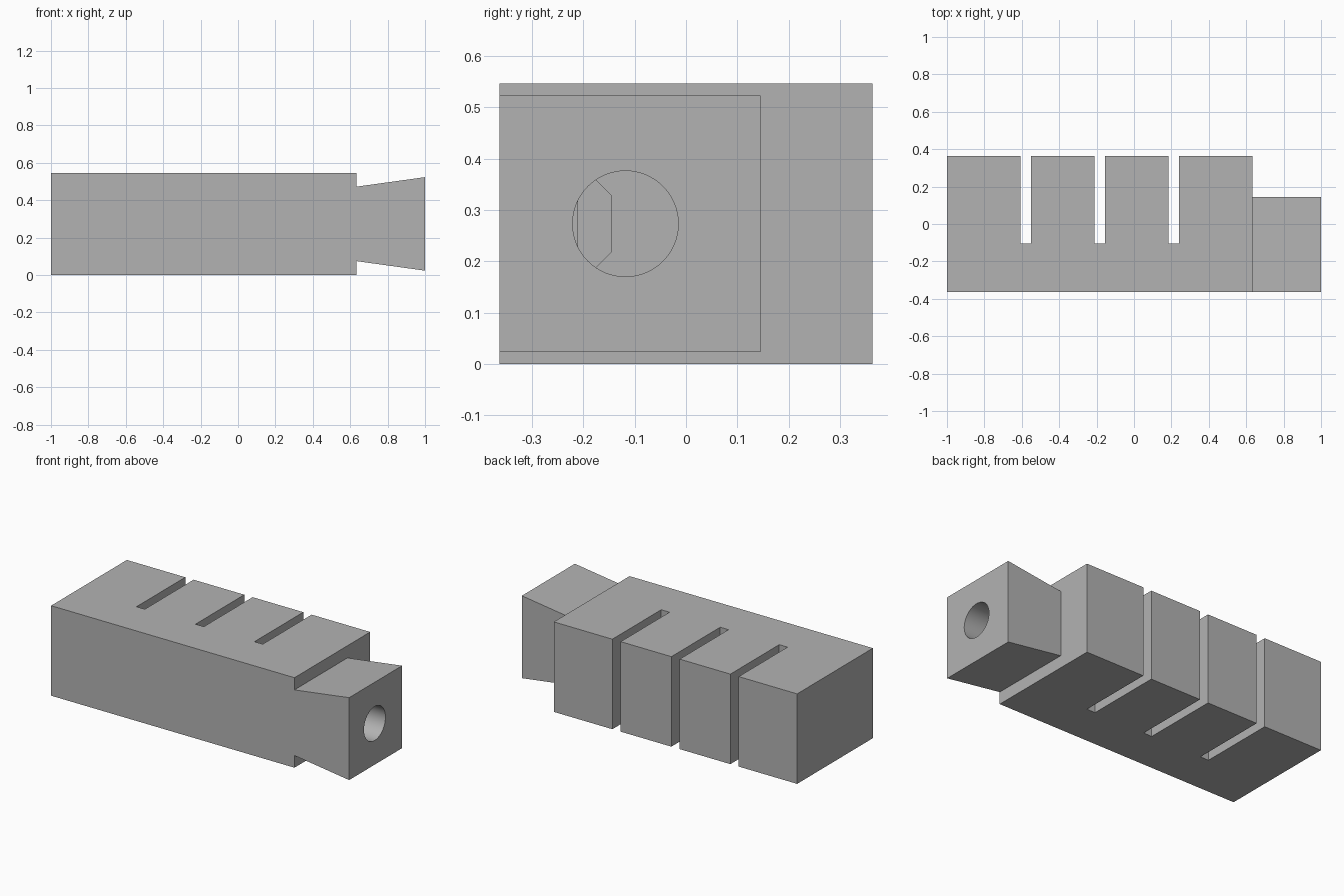
import bpy, bmesh, math
from mathutils import Vector

cube = bpy.data.objects.get("Cube")
if cube:
    bpy.data.objects.remove(cube, do_unlink=True)

grey = bpy.data.materials.new("plain_grey")
grey.use_nodes = True
colour = (0.45, 0.45, 0.45, 1)
grey.diffuse_color = colour
grey.node_tree.nodes["Principled BSDF"].inputs["Base Color"].default_value = colour


def prism(name, points, offset):
    """Extrude a closed outline of 3D points along an offset."""
    bm = bmesh.new()
    face = bm.faces.new([bm.verts.new(p) for p in points])
    ext = bmesh.ops.extrude_face_region(bm, geom=[face])
    verts = [v for v in ext["geom"] if isinstance(v, bmesh.types.BMVert)]
    bmesh.ops.translate(bm, vec=Vector(offset), verts=verts)
    bmesh.ops.recalc_face_normals(bm, faces=bm.faces)
    mesh = bpy.data.meshes.new(name)
    bm.to_mesh(mesh)
    bm.free()
    mesh.materials.append(grey)
    obj = bpy.data.objects.new(name, mesh)
    bpy.context.collection.objects.link(obj)
    return obj


def combine(target, other, operation):
    """Apply a boolean and remove the helper."""
    mod = target.modifiers.new(operation, "BOOLEAN")
    mod.operation, mod.solver, mod.object = operation, "EXACT", other
    bpy.context.view_layer.objects.active = target
    bpy.ops.object.modifier_apply(modifier=mod.name)
    bpy.data.objects.remove(other, do_unlink=True)


height, half_depth, body_end = 0.546, 0.363, 0.633
mid_z = height / 2

# Comb-shaped body: slots open to the back and run the full height
outline = [(-1, -half_depth, 0), (-1, half_depth, 0)]
for x in (-0.58, -0.184, 0.212):
    a, b = x - 0.028, x + 0.028
    outline += [(a, half_depth, 0), (a, -0.105, 0), (b, -0.105, 0), (b, half_depth, 0)]
outline += [(body_end, half_depth, 0), (body_end, -half_depth, 0)]
body = prism("slotted_body", outline, (0, 0, height))

# Flared dovetail at the end, rooted inside the body
side = [(0.6, 0.199), (body_end, 0.199), (1, 0.25)]
profile = [(x, -half_depth, mid_z + h) for x, h in side]
profile += [(x, -half_depth, mid_z - h) for x, h in reversed(side)]
dovetail = prism("dovetail", profile, (0, 0.508, 0))
combine(body, dovetail, "UNION")

# Blind round bore in the dovetail end
radius, bore_y, bore_end = 0.103, -0.118, 0.4
ring = [(1.05, bore_y + radius * math.cos(t), mid_z + radius * math.sin(t))
        for t in (math.tau * i / 64 for i in range(64))]
combine(body, prism("bore_cutter", ring, (bore_end - 1.05, 0, 0)), "DIFFERENCE")

# Chamfered recess in the bore floor
key = [(-0.21, 0.119), (-0.145, 0.054)]
recess = [(bore_end + 0.01, y, mid_z + h) for y, h in key]
recess += [(bore_end + 0.01, y, mid_z - h) for y, h in reversed(key)]
combine(body, prism("recess_cutter", recess, (-0.06, 0, 0)), "DIFFERENCE")

bpy.ops.object.select_all(action="DESELECT")
body.select_set(True)
bpy.context.view_layer.objects.active = body
bpy.ops.object.shade_smooth_by_angle(angle=math.radians(25))
